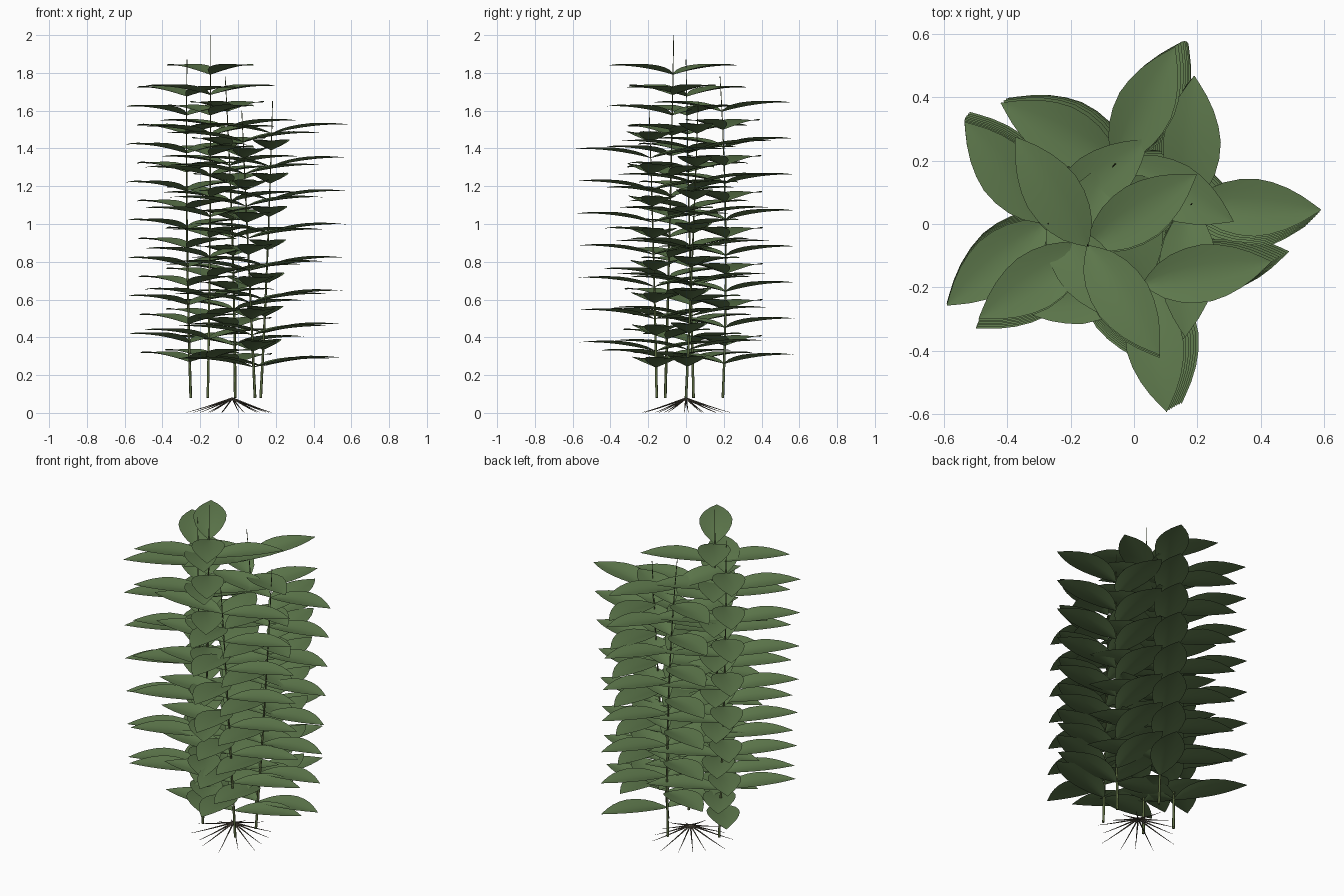
import bpy, math, random
from mathutils import Vector

if "Cube" in bpy.data.objects:
    bpy.data.objects.remove(bpy.data.objects["Cube"])

random.seed(4)


def material(name, rgb):
    m = bpy.data.materials.new(name)
    m.diffuse_color = (*rgb, 1)
    m.use_nodes = True
    m.node_tree.nodes["Principled BSDF"].inputs["Base Color"].default_value = m.diffuse_color
    return m


LEAF = material("leaf_green", (0.115, 0.195, 0.075))
STEM = material("stem_green", (0.10, 0.14, 0.05))
ROOT = material("root_brown", (0.10, 0.085, 0.06))


def tube(name, paths, radius, mat):
    """Tapered tubes swept along lists of (point, relative radius)."""
    cu = bpy.data.curves.new(name, 'CURVE')
    cu.dimensions = '3D'
    cu.bevel_depth = radius
    cu.bevel_resolution = 1
    cu.use_fill_caps = True
    for path in paths:
        sp = cu.splines.new('POLY')
        sp.points.add(len(path) - 1)
        for pt, (co, r) in zip(sp.points, path):
            pt.co = (*co, 1)
            pt.radius = r
    cu.materials.append(mat)
    ob = bpy.data.objects.new(name, cu)
    bpy.context.collection.objects.link(ob)
    return ob


# Leaf blade: half-width profile (position along leaf, half-width)
PROFILE = [(0, .004), (.06, .028), (.14, .055), (.25, .076), (.37, .088), (.5, .091),
           (.62, .082), (.74, .065), (.85, .042), (.94, .018), (1, .001)]
LENGTH = 0.412
ACROSS = 6


def leaf_grid():
    verts, faces = [], []
    n = ACROSS + 1
    for s, w in PROFILE:
        arch = 0.052 * (1 - (1 - s) ** 2) - 0.004 * s ** 4
        for j in range(n):
            v = 2 * j / ACROSS - 1
            cup = 0.25 * (1 - 0.6 * s) * w * abs(v) ** 1.4
            verts.append(Vector((LENGTH * s, w * v, arch + cup)))
    for i in range(len(PROFILE) - 1):
        for j in range(ACROSS):
            a = i * n + j
            faces.append((a, a + n, a + n + 1, a + 1))
    return verts, faces


BLADE_V, BLADE_F = leaf_grid()


def along(stem, t):
    """Point on the gently bowed stem through bottom, middle and top."""
    (x0, y0), (x1, y1), (x2, y2) = stem["path"]
    a, b, c = (1 - t) * (1 - 2 * t), 4 * t * (1 - t), t * (2 * t - 1)
    return Vector((a * x0 + b * x1 + c * x2, a * y0 + b * y1 + c * y2,
                   0.08 + t * (stem["top"] - 0.08)))


# Stems: plan positions at bottom, middle, top; top height; heading of top leaf pair
STEMS = [
    dict(path=[(-.16, -.11), (-.148, -.085), (-.147, -.065)], top=2.0, yaw=123.5),
    dict(path=[(-.25, .04), (-.27, .018), (-.27, 0)], top=1.87, yaw=129.5),
    dict(path=[(-.015, .195), (-.03, .21), (-.068, .18)], top=1.78, yaw=63),
    dict(path=[(.12, 0), (.157, .035), (.183, .065)], top=1.65, yaw=-2),
    dict(path=[(.09, -.155), (.055, -.172), (.02, -.195)], top=1.60, yaw=10),
]
PAIRS = 15

for k, stem in enumerate(STEMS, 1):
    pts = [(along(stem, i / 20), 1 - 0.75 * i / 20) for i in range(21)]
    tube(f"stem_{k}", [pts], 0.0075, STEM)

    # Opposite leaf pairs, each turned a quarter from the pair above
    verts, faces = [], []
    for p in range(PAIRS):
        origin = along(stem, 0.891 - 0.0561 * p)
        for half in (0, 180):
            ang = math.radians(stem["yaw"] + 90 * (p % 2) + half)
            c, s = math.cos(ang), math.sin(ang)
            off = len(verts)
            verts += [origin + Vector((v.x * c - v.y * s, v.x * s + v.y * c, v.z))
                      for v in BLADE_V]
            faces += [tuple(i + off for i in f) for f in BLADE_F]
    me = bpy.data.meshes.new(f"leaves_{k}")
    me.from_pydata(verts, [], faces)
    me.polygons.foreach_set("use_smooth", [True] * len(faces))
    me.materials.append(LEAF)
    bpy.context.collection.objects.link(bpy.data.objects.new(f"leaves_{k}", me))

# Roots: thin tapered strands spreading down to the ground
roots = []
COUNT = 14
for i in range(COUNT):
    ang = 2 * math.pi * (i + random.uniform(-.2, .2)) / COUNT
    reach = random.uniform(.19, .25)
    path = []
    for j in range(7):
        t = j / 6
        path.append((Vector((-.03 + reach * t * math.cos(ang), reach * t * math.sin(ang),
                             0.002 + 0.076 * (1 - t) ** 1.1)), 1 - 0.85 * t))
    roots.append(path)
tube("roots", roots, 0.005, ROOT)
